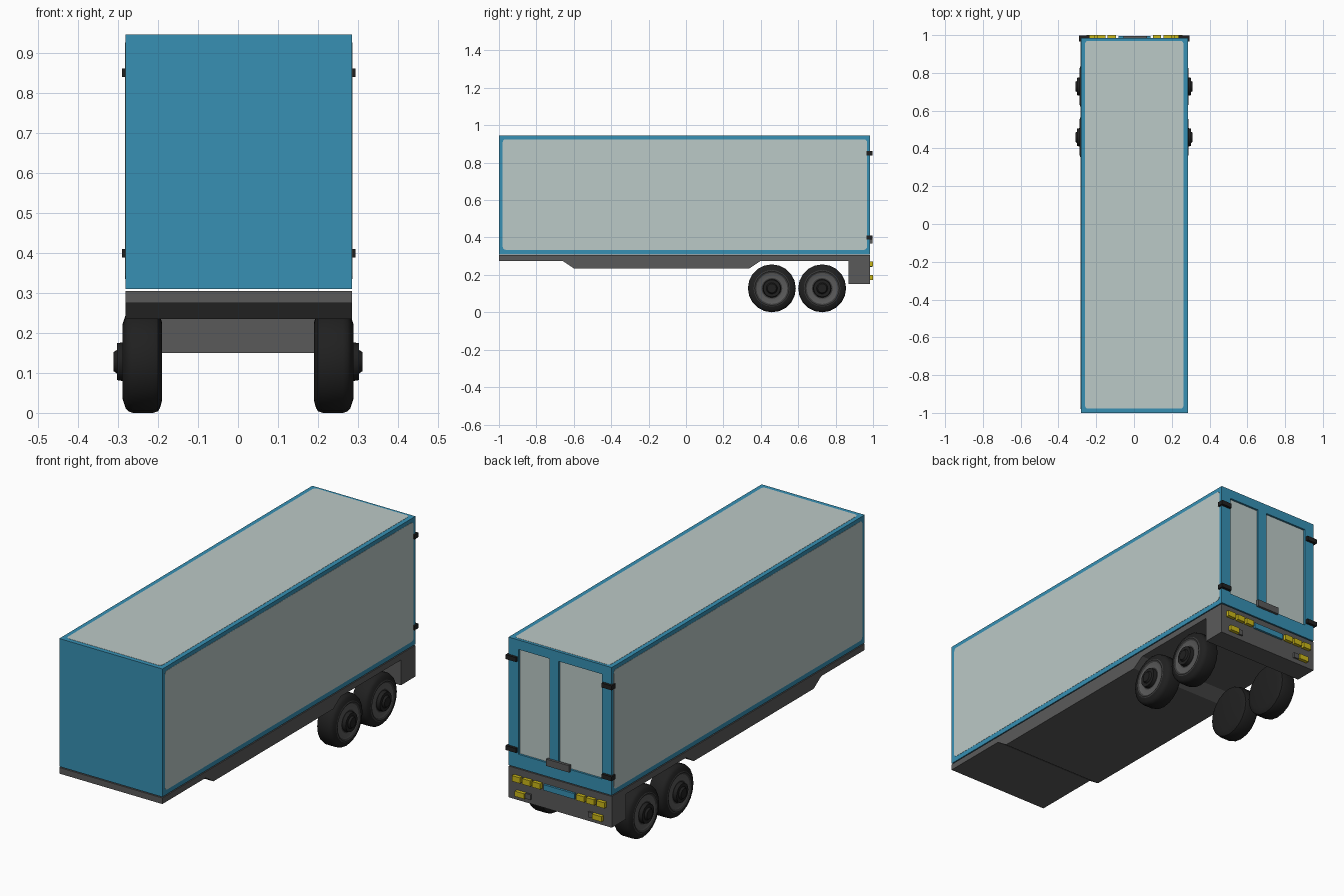
import bpy, bmesh, math
from mathutils import Vector

if "Cube" in bpy.data.objects:
    bpy.data.objects.remove(bpy.data.objects["Cube"])


def material(name, rgb):
    m = bpy.data.materials.new(name)
    m.diffuse_color = (*rgb, 1)
    m.use_nodes = True
    m.node_tree.nodes["Principled BSDF"].inputs["Base Color"].default_value = m.diffuse_color
    return m


BLUE = material("body_blue", (0.038, 0.28, 0.455))
PANEL = material("panel_pale_grey", (0.50, 0.585, 0.57))
GREY = material("chassis_grey", (0.102, 0.102, 0.102))
RIM = material("rim_dark_grey", (0.045, 0.045, 0.045))
BLACK = material("tyre_black", (0.0145, 0.0145, 0.0145))
YELLOW = material("lamp_yellow", (0.60, 0.48, 0.01))

XL, XR = -0.281, 0.285      # body sides
XC = (XL + XR) / 2


def finish(name, bm, mats):
    bmesh.ops.recalc_face_normals(bm, faces=bm.faces)
    me = bpy.data.meshes.new(name)
    bm.to_mesh(me)
    bm.free()
    for m in mats:
        me.materials.append(m)
    ob = bpy.data.objects.new(name, me)
    bpy.context.collection.objects.link(ob)
    return ob


def box(name, x, y, z, mat):
    bm = bmesh.new()
    bmesh.ops.create_cube(bm, size=1)
    for v in bm.verts:
        v.co = Vector(r[0] + (c + 0.5) * (r[1] - r[0]) for c, r in zip(v.co, (x, y, z)))
    return finish(name, bm, [mat])


def prism(name, points, offset, mat):
    """Extrude a flat outline along an offset vector."""
    bm = bmesh.new()
    face = bm.faces.new([bm.verts.new(p) for p in points])
    ext = bmesh.ops.extrude_face_region(bm, geom=[face])
    bmesh.ops.translate(bm, vec=offset,
                        verts=[g for g in ext["geom"] if isinstance(g, bmesh.types.BMVert)])
    return finish(name, bm, [mat])


def rounded(u0, u1, v0, v1, r=0.016, n=3):
    """Rounded rectangle outline."""
    pts = []
    for k, (u, v) in enumerate(((u1 - r, v1 - r), (u0 + r, v1 - r), (u0 + r, v0 + r), (u1 - r, v0 + r))):
        for i in range(n + 1):
            a = math.pi / 2 * (k + i / n)
            pts.append((u + r * math.cos(a), v + r * math.sin(a)))
    return pts


# Cargo body with pale side and roof panels
box("cargo_body", (XL, XR), (-1, 0.972), (0.31, 0.945), BLUE)
side = rounded(-0.98, 0.968, 0.334, 0.925)
prism("right_side_panel", [(XR, u, v) for u, v in side], (0.001, 0, 0), PANEL)
prism("left_side_panel", [(XL, u, v) for u, v in side], (-0.001, 0, 0), PANEL)
prism("roof_panel", [(u, v, 0.945) for u, v in rounded(-0.259, 0.262, -0.978, 0.97)],
      (0, 0, 0.001), PANEL)

# Rear door frame with two recessed panels, the divider off centre
DY = (0.972, 0.984)
box("door_stile_right", (0.23, XR), DY, (0.31, 0.945), BLUE)
box("door_stile_left", (XL, -0.228), DY, (0.31, 0.945), BLUE)
box("door_divider", (0.01, 0.06), DY, (0.37, 0.9), BLUE)
box("door_top_rail", (-0.228, 0.23), DY, (0.898, 0.945), BLUE)
box("door_bottom_rail", (-0.228, 0.23), DY, (0.31, 0.378), BLUE)
box("door_panel_wide", (-0.228, 0.01), (0.971, 0.974), (0.378, 0.898), PANEL)
box("door_panel_narrow", (0.06, 0.23), (0.971, 0.974), (0.378, 0.898), PANEL)
box("door_latch", (-0.055, 0.07), (0.982, 0.996), (0.368, 0.402), GREY)

# Hinges wrap the rear corners
for z in (0.399, 0.85):
    box("hinge_right", (0.235, 0.293), (0.966, 0.997), (z - 0.011, z + 0.011), BLACK)
    box("hinge_left", (-0.29, -0.235), (0.966, 0.997), (z - 0.011, z + 0.011), BLACK)

# Chassis and rear bumper as one side profile
profile = [(-1, 0.305), (-1, 0.275), (-0.66, 0.275), (-0.6, 0.235), (0.34, 0.235),
           (0.40, 0.275), (0.87, 0.275), (0.87, 0.15), (0.983, 0.15), (0.983, 0.305)]
prism("chassis", [(XL, y, z) for y, z in profile], (XR - XL, 0, 0), GREY)

# Rear lamps and number plate
LY = (0.98, 1.0)
for s in (-1, 1):
    for cx in (0.12, 0.175, 0.232):
        c = XC + s * cx
        box("rear_lamp", (c - 0.022, c + 0.022), LY, (0.244, 0.272), YELLOW)
    c = XC + s * 0.212
    box("lower_lamp", (c - 0.026, c + 0.026), LY, (0.173, 0.199), YELLOW)
    i = XC + s * 0.172
    box("lower_lamp_housing", (i - 0.014, i + 0.014), (0.98, 0.992), (0.173, 0.199), GREY)
box("number_plate", (XC - 0.085, XC + 0.085), (0.98, 0.994), (0.242, 0.27), BLUE)

# Wheels: (distance from centre, radius, material of the band ending here)
WHEEL = [(0.19, 0, 0), (0.19, 0.098, 0), (0.195, 0.116, 0), (0.2, 0.124, 0), (0.212, 0.128, 0),
         (0.262, 0.128, 0), (0.274, 0.124, 0), (0.281, 0.116, 0), (0.287, 0.098, 0),
         (0.289, 0.092, 1), (0.284, 0.083, 1), (0.284, 0.056, 2), (0.284, 0.049, 1),
         (0.302, 0.046, 0), (0.302, 0.03, 0), (0.311, 0.024, 0), (0.311, 0, 0)]


def wheel(name, s, cy, cz=0.128, n=20):
    bm = bmesh.new()
    rings = []
    for x, r, _ in WHEEL:
        count = n if r else 1
        rings.append([bm.verts.new((s * x, cy + r * math.sin(2 * math.pi * i / n),
                                    cz - r * math.cos(2 * math.pi * i / n))) for i in range(count)])
    for (a, b), (_, _, m) in zip(zip(rings, rings[1:]), WHEEL[1:]):
        for i in range(n):
            j = (i + 1) % n
            quad = [a[i % len(a)], a[j % len(a)], b[j % len(b)], b[i % len(b)]]
            bm.faces.new(list(dict.fromkeys(quad))).material_index = m
    ob = finish(name, bm, [BLACK, RIM, GREY])
    bpy.ops.object.select_all(action="DESELECT")
    ob.select_set(True)
    bpy.context.view_layer.objects.active = ob
    bpy.ops.object.shade_smooth_by_angle(angle=math.radians(35))


for label, cy in (("front", 0.459), ("rear", 0.728)):
    wheel(label + "_wheel_right", 1, cy)
    wheel(label + "_wheel_left", -1, cy)
